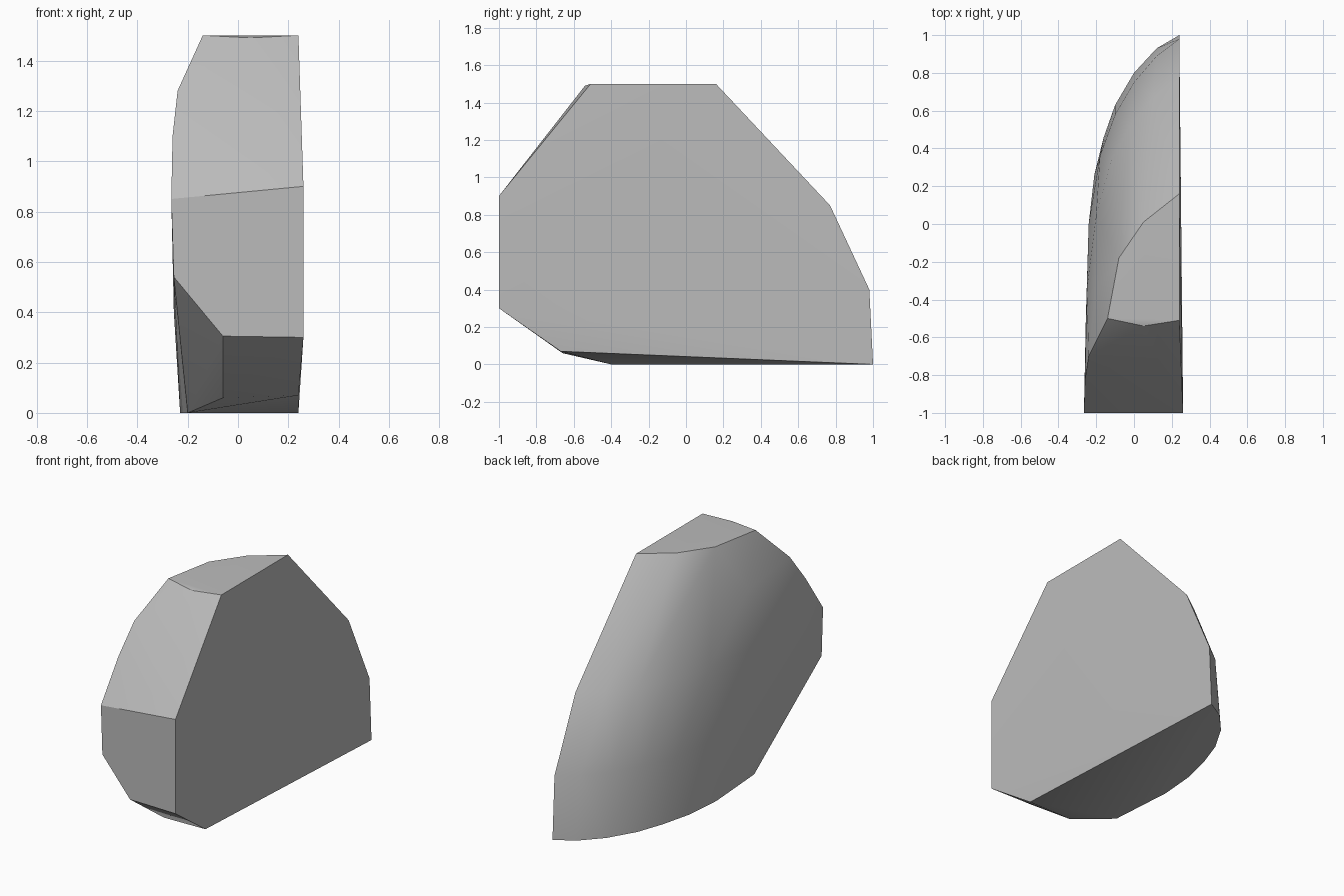
import bpy, bmesh, math

cube = bpy.data.objects.get("Cube")
if cube:
    bpy.data.objects.remove(cube, do_unlink=True)

# Stone colour
stone = bpy.data.materials.new("stone grey")
stone.use_nodes = True
grey = (0.5, 0.5, 0.5, 1)
stone.diffuse_color = grey
stone.node_tree.nodes["Principled BSDF"].inputs["Base Color"].default_value = grey

# Horizontal outlines (x, y) of the rounded side, from the split face round to the front
layers = {
    0.0: [(.24, 1), (.12, .93), (0, .8), (-.1, .63), (-.16, .46), (-.21, .26), (-.23, .02), (-.2, -.4)],
    0.4: [(.24, .98), (.12, .89), (0, .75), (-.1, .58), (-.18, .36), (-.24, 0), (-.255, -.5)],
    0.85: [(.24, .77), (.1, .67), (-.02, .52), (-.12, .34), (-.2, .05), (-.25, -.35), (-.265, -1)],
    1.2: [(.24, .44), (.08, .31), (-.05, .12), (-.14, -.1), (-.2, -.35)],
    1.5: [(.24, .16), (.05, .01), (-.08, -.18), (-.14, -.5), (.24, -.51)],
}
points = [(x, y, z) for z, outline in layers.items() for x, y in outline]

# Corners of the blunt front, its upper slope and its undercut
points += [(.26, -1, .3), (.26, -1, .9), (-.06, -1, .305), (-.255, -1, .54),
           (-.26, -.83, 1.1), (-.24, -.7, 1.28), (.05, -.54, 1.49),
           (.24, -.67, .07), (-.06, -.66, .06)]

# Wrap the corners into one solid stone
bm = bmesh.new()
for p in points:
    bm.verts.new(p)
hull = bmesh.ops.convex_hull(bm, input=bm.verts)
loose = [v for v in bm.verts if not v.link_faces]
bmesh.ops.delete(bm, geom=loose, context='VERTS')
bmesh.ops.dissolve_limit(bm, angle_limit=math.radians(1), verts=bm.verts, edges=bm.edges)
bmesh.ops.recalc_face_normals(bm, faces=bm.faces)
mesh = bpy.data.meshes.new("boulder")
bm.to_mesh(mesh)
bm.free()
mesh.materials.append(stone)

boulder = bpy.data.objects.new("boulder", mesh)
bpy.context.collection.objects.link(boulder)
bpy.context.view_layer.objects.active = boulder
boulder.select_set(True)
bpy.ops.object.shade_smooth_by_angle(angle=math.radians(25))
